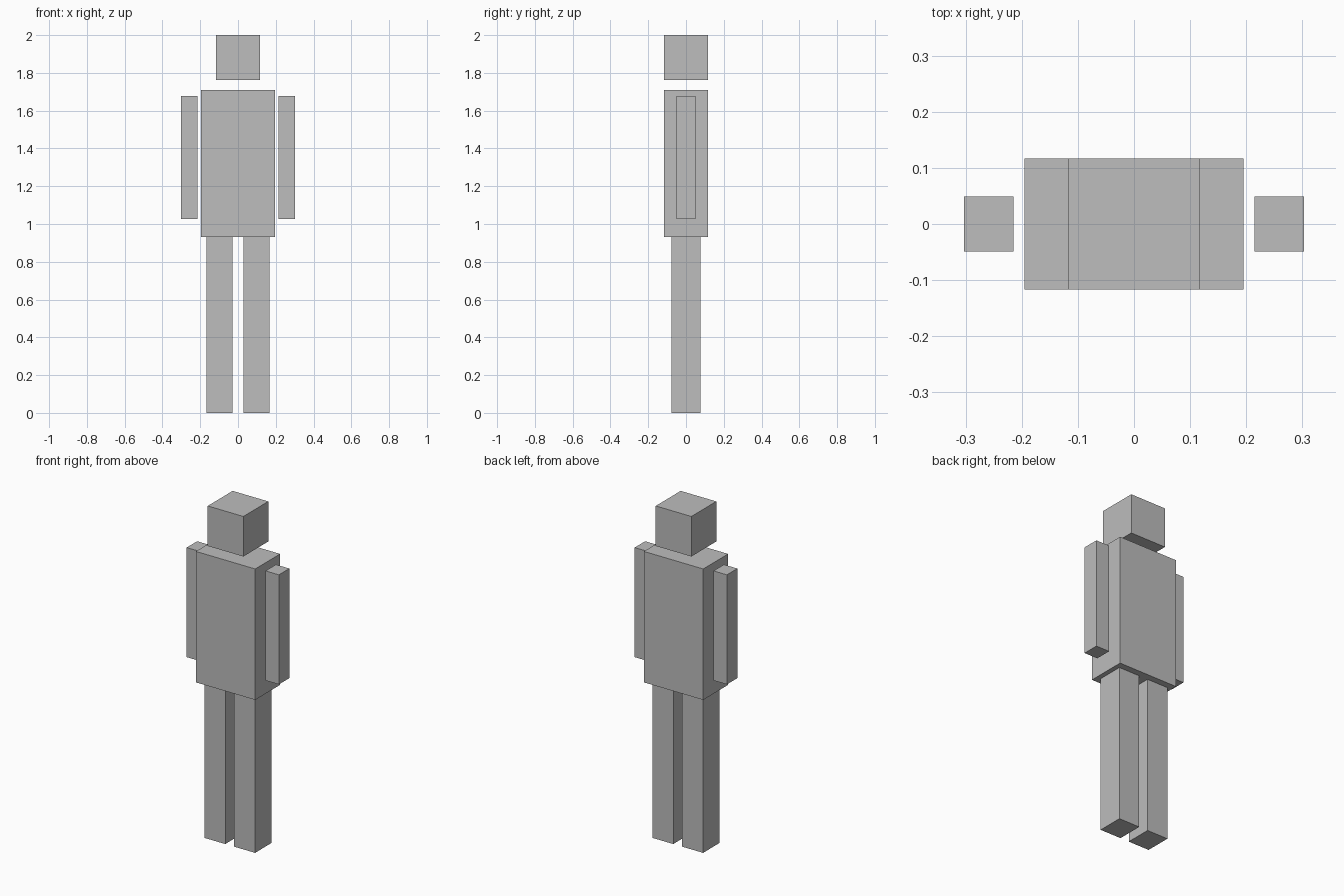
import bpy

if "Cube" in bpy.data.objects:
    bpy.data.objects.remove(bpy.data.objects["Cube"])

# One plain grey for the whole figure
grey = bpy.data.materials.new("plain grey")
grey.diffuse_color = (0.51, 0.51, 0.51, 1.0)
grey.use_nodes = True
grey.node_tree.nodes["Principled BSDF"].inputs["Base Color"].default_value = grey.diffuse_color


def box(name, x, half_x, half_y, z0, z1):
    """Axis-aligned block centred on y = 0, spanning z0 to z1."""
    bpy.ops.mesh.primitive_cube_add(size=2, location=(x, 0, (z0 + z1) / 2))
    obj = bpy.context.object
    obj.name = name
    obj.scale = (half_x, half_y, (z1 - z0) / 2)
    bpy.ops.object.transform_apply(location=False, rotation=False, scale=True)
    obj.data.materials.append(grey)
    return obj


# Head floats above the torso
box("head", 0, 0.117, 0.117, 1.762, 2.0)
box("torso", 0, 0.195, 0.117, 0.931, 1.709)

# Arms stand clear of the torso, legs meet its underside
for side, s in (("left", 1), ("right", -1)):
    box(side + "_arm", s * 0.259, 0.044, 0.049, 1.026, 1.677)
    box(side + "_leg", s * 0.098, 0.069, 0.078, 0.0, 0.931)
